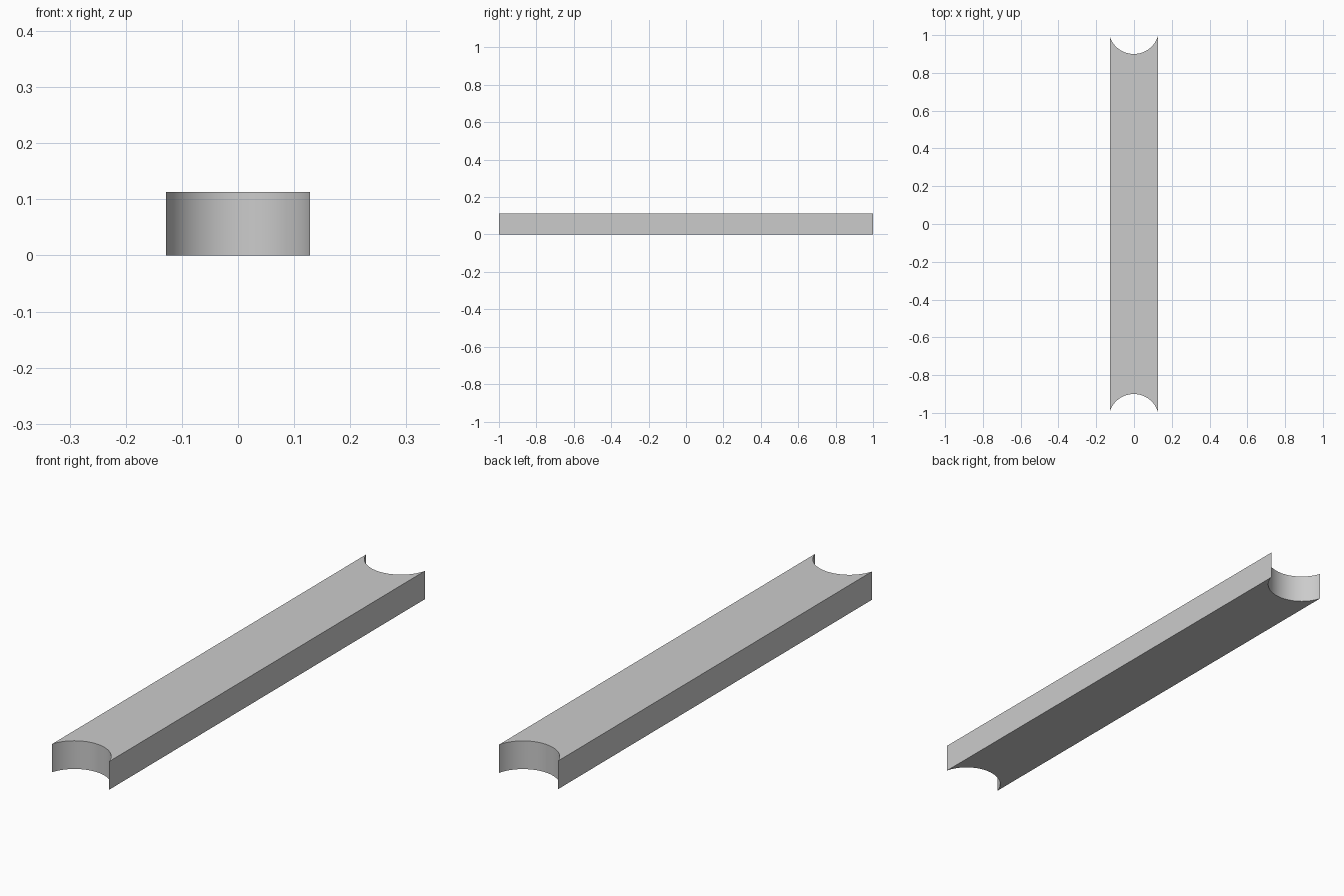
import bpy, bmesh, math

if "Cube" in bpy.data.objects:
    bpy.data.objects.remove(bpy.data.objects["Cube"])

HALF_W, HEIGHT, HALF_L = 0.128, 0.113, 1.0
RADIUS, CENTRE_X, APEX_Y = 0.1332, -0.001, 0.9
STEPS = 32


def scooped_end(sign):
    """Points of the concave arc at one end, running from right to left."""
    a0 = math.asin((HALF_W - CENTRE_X) / RADIUS)
    a1 = math.asin((-HALF_W - CENTRE_X) / RADIUS)
    points = []
    for i in range(STEPS + 1):
        a = a0 + (a1 - a0) * i / STEPS
        y = APEX_Y + RADIUS * (1 - math.cos(a))
        points.append((CENTRE_X + RADIUS * math.sin(a), sign * min(y, HALF_L)))
    return points


# Outline of the bar with a round notch at both ends
outline = scooped_end(1) + scooped_end(-1)[::-1]

# Extrude the outline upwards into a solid rail
bm = bmesh.new()
base = bm.faces.new([bm.verts.new((x, y, 0)) for x, y in outline])
top = bmesh.ops.extrude_face_region(bm, geom=[base], use_keep_orig=True)
verts = [g for g in top["geom"] if isinstance(g, bmesh.types.BMVert)]
bmesh.ops.translate(bm, verts=verts, vec=(0, 0, HEIGHT))
bmesh.ops.recalc_face_normals(bm, faces=bm.faces)

mesh = bpy.data.meshes.new("notched_rail")
bm.to_mesh(mesh)
bm.free()
rail = bpy.data.objects.new("notched_rail", mesh)
bpy.context.collection.objects.link(rail)

# Smooth the notches, keep the box edges sharp
bpy.context.view_layer.objects.active = rail
rail.select_set(True)
bpy.ops.object.shade_smooth_by_angle(angle=math.radians(30))
